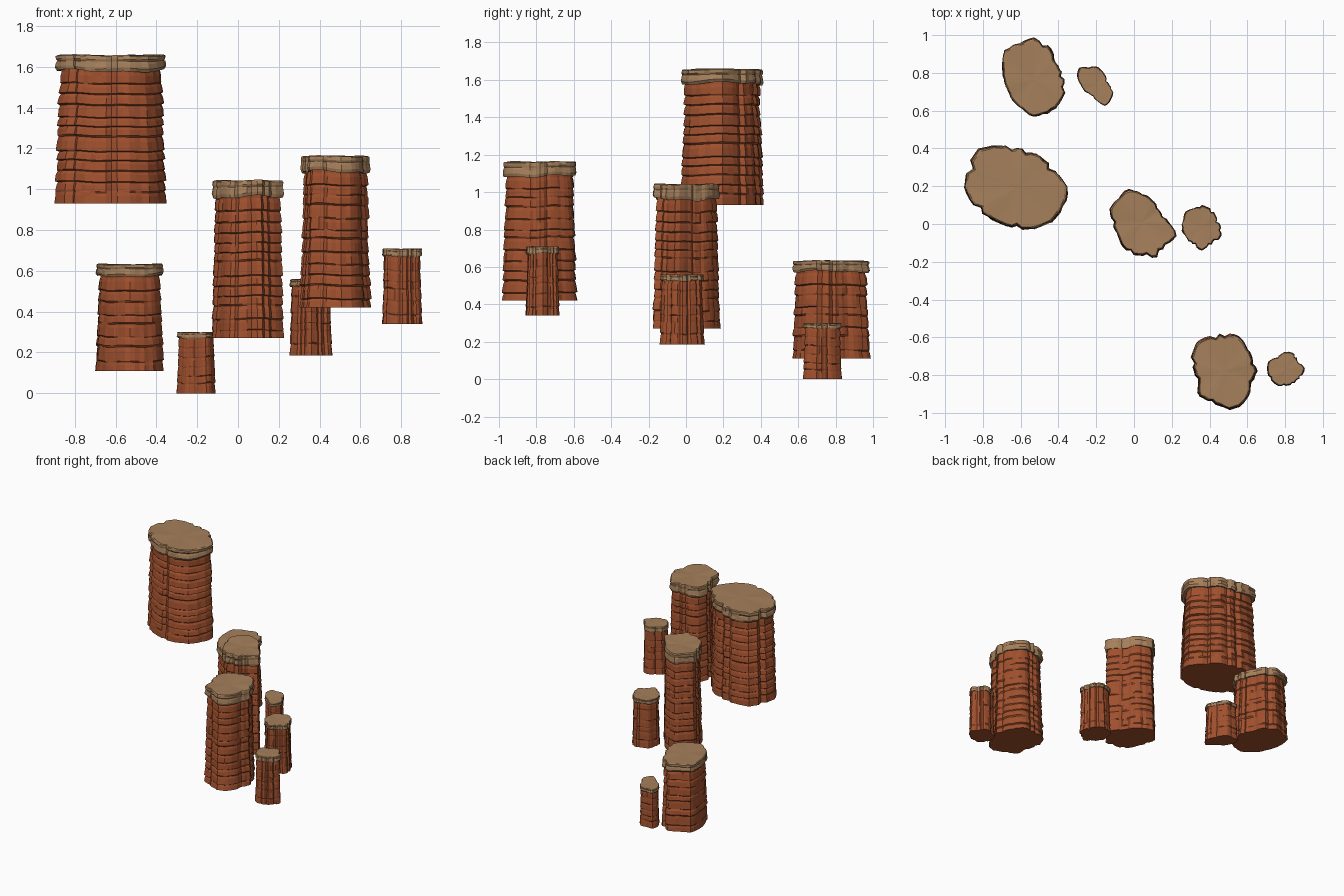
import bpy, bmesh, math, random

if "Cube" in bpy.data.objects:
    bpy.data.objects.remove(bpy.data.objects["Cube"], do_unlink=True)

SUB = 3  # outline points per measured radius


def material(name, rgb):
    mat = bpy.data.materials.new(name)
    mat.use_nodes = True
    mat.diffuse_color = (*rgb, 1)
    bsdf = mat.node_tree.nodes["Principled BSDF"]
    bsdf.inputs["Base Color"].default_value = (*rgb, 1)
    bsdf.inputs["Roughness"].default_value = 0.9
    return mat


rust = material("rust_rock", (0.35, 0.08, 0.027))
tan = material("tan_cap_rock", (0.38, 0.215, 0.105))


def outline(radii, rng):
    """Refine the coarse radii into a chipped outline with vertical grooves."""
    points = []
    for i, r in enumerate(radii):
        following = radii[(i + 1) % len(radii)]
        for k in range(SUB):
            radius = (r + (following - r) * k / SUB) / 100
            groove = 0.92 if rng.random() < 0.13 else 1
            angle = math.tau * (i + k / SUB) / len(radii)
            points.append((angle, radius * groove * rng.uniform(0.985, 1.015)))
    return points


def loft(name, rings, centre, mat, top_z):
    """Skin the rings, close the underside and fan the top to a centre point."""
    bm = bmesh.new()
    loops = [[bm.verts.new(p) for p in ring] for ring in rings]
    n = len(loops[0])
    for low, high in zip(loops, loops[1:]):
        for i in range(n):
            j = (i + 1) % n
            bm.faces.new((low[i], low[j], high[j], high[i]))
    base_z = sum(v.co.z for v in loops[0]) / n
    for loop, z in ((loops[0], base_z), (loops[-1], top_z)):
        hub = bm.verts.new((*centre, z))
        for i in range(n):
            bm.faces.new((loop[i], loop[(i + 1) % n], hub))
    bmesh.ops.recalc_face_normals(bm, faces=bm.faces)
    mesh = bpy.data.meshes.new(name)
    bm.to_mesh(mesh)
    bm.free()
    mesh.materials.append(mat)
    bpy.context.collection.objects.link(bpy.data.objects.new(name, mesh))


def pillar(name, centre, base, cap, top, radii, seed):
    rng = random.Random(seed)
    shape = outline(radii, rng)
    n = len(shape)
    size = sum(radii) / len(radii) / 100

    def ring(scale, z, rough, wave, blocks=None):
        points = []
        for i, (a, r) in enumerate(shape):
            block = blocks[i * len(blocks) // n] if blocks else 0
            rad = r * scale + size * (block + rng.uniform(-rough, rough))
            lift = wave * (math.sin(2 * a + seed) + 0.7 * math.sin(5 * a + 2 * seed))
            points.append((centre[0] + rad * math.cos(a),
                           centre[1] + rad * math.sin(a), z + lift))
        return points

    # Layered rock body: each stratum leans in, then steps out to the next
    count = max(6, round((cap - base) / 0.055))
    edges = [0] + [(k + rng.uniform(-0.25, 0.25)) / count for k in range(1, count)] + [1]
    rings = []
    for low, high in zip(edges, edges[1:]):
        blocks = [rng.uniform(-0.018, 0.018) for _ in range(n // 3)]
        step = rng.uniform(0.005, 0.025)
        for t, ledge in ((low, step), (low * 0.4 + high * 0.6, 0.004),
                         (high - 0.12 * (high - low), -step)):
            wave = 0 if t == 0 else 0.003
            scale = 0.985 - 0.1 * t ** 0.8 + ledge
            rings.append(ring(scale, base + (cap - base) * t, 0.008, wave, blocks))
    rings.append(ring(0.87, cap + 0.3 * (top - cap), 0.005, 0))
    loft(name + "_rock", rings, centre, rust, cap + 0.3 * (top - cap))

    # Overhanging cap slab with a wavy, chipped rim
    thick = top - cap
    profile = ((0.87, 0.04), (0.955, 0), (0.985, 0.2), (0.965, 0.5),
               (0.95, 0.6), (0.97, 0.72), (0.965, 0.9), (0.935, 0.97))
    rings = [ring(s, cap + thick * t, 0.012, thick * (0.08 if t < 0.6 else 0.03))
             for s, t in profile]
    loft(name + "_cap", rings, centre, tan, top - 0.06 * thick)


pillar("great_mesa", (-0.62, 0.195), 0.93, 1.58, 1.66,
       (27, 22, 21, 20, 21, 24, 29, 28, 28, 25, 22, 21, 22, 24, 26, 27), 1)
pillar("back_pillar", (-0.53, 0.765), 0.11, 0.575, 0.635,
       (16, 15, 15, 20, 22, 21, 22, 18, 16, 15, 16, 17, 20, 19, 19, 18), 2)
pillar("back_stub", (-0.2, 0.735), 0, 0.27, 0.3,
       (7, 6, 7, 8, 10, 10, 13, 11, 8, 7, 6, 6, 8, 12, 11, 10), 3)
pillar("middle_pillar", (0.045, 0.01), 0.27, 0.96, 1.045,
       (14, 11, 11, 13, 15, 19, 18, 19, 16, 15, 16, 18, 18, 20, 17, 20), 4)
pillar("middle_stub", (0.36, -0.02), 0.185, 0.525, 0.56,
       (10, 9, 10, 11, 12, 11, 12, 11, 11, 10, 10, 10, 12, 10, 10, 11), 5)
pillar("front_pillar", (0.48, -0.78), 0.42, 1.085, 1.165,
       (17, 16, 17, 20, 20, 20, 21, 19, 16, 15, 19, 17, 21, 20, 18, 15), 6)
pillar("front_stub", (0.805, -0.765), 0.34, 0.67, 0.71,
       (10, 8, 8, 9, 9, 8, 8, 10, 10, 10, 10, 10, 9, 9, 9, 9), 7)
